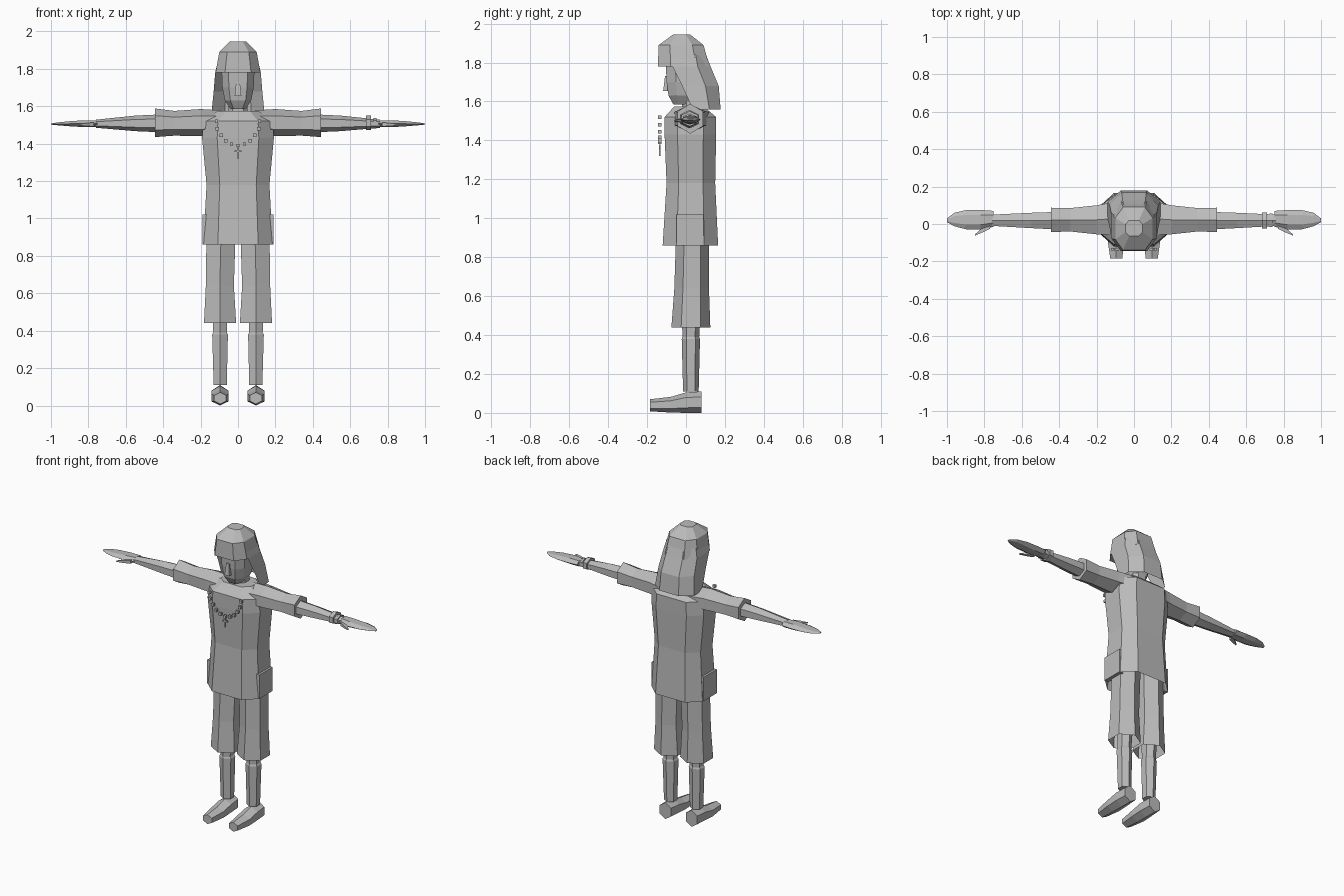
import bpy, bmesh, math

if "Cube" in bpy.data.objects:
    bpy.data.objects.remove(bpy.data.objects["Cube"])

grey = bpy.data.materials.new("plain_grey")
grey.use_nodes = True
grey.diffuse_color = (0.5, 0.5, 0.5, 1)
grey.node_tree.nodes["Principled BSDF"].inputs["Base Color"].default_value = (0.5, 0.5, 0.5, 1)

# Unit cross-sections
HEX = [(math.sin(i * math.pi / 3) / math.sin(math.pi / 3), math.cos(i * math.pi / 3)) for i in range(6)]
FLAT_HEX = [(v, u) for u, v in HEX]
OCT = [(.58, -1), (1, -.5), (1, .5), (.58, 1), (-.58, 1), (-1, .5), (-1, -.5), (-.58, -1)]
SQUARE = [(1, -1), (1, 1), (-1, 1), (-1, -1)]


def finish(name, bm, mirror=False):
    bmesh.ops.recalc_face_normals(bm, faces=bm.faces)
    mesh = bpy.data.meshes.new(name)
    bm.to_mesh(mesh)
    bm.free()
    mesh.materials.append(grey)
    obj = bpy.data.objects.new(name, mesh)
    bpy.context.collection.objects.link(obj)
    if mirror:
        obj.modifiers.new("Mirror", 'MIRROR')
    return obj


def skin(name, rings, closed=True, start=True, end=True, mirror=False):
    """Join rings of points with quads."""
    bm = bmesh.new()
    rows = [[bm.verts.new(p) for p in ring] for ring in rings]
    n = len(rows[0])
    for a, b in zip(rows, rows[1:]):
        for i in range(n if closed else n - 1):
            j = (i + 1) % n
            bm.faces.new((a[i], a[j], b[j], b[i]))
    if closed and start:
        bm.faces.new(rows[0])
    if closed and end:
        bm.faces.new(rows[-1])
    return finish(name, bm, mirror)


def loft(name, shape, axis, sections, **options):
    """Each section: position on axis, low and high u, low and high v."""
    def place(p, u, v):
        return {'x': (p, u, v), 'y': (u, p, v), 'z': (u, v, p)}[axis]
    rings = []
    for p, u0, u1, v0, v1 in sections:
        rings.append([place(p, (u0 + u1) / 2 + s * (u1 - u0) / 2,
                            (v0 + v1) / 2 + t * (v1 - v0) / 2) for s, t in shape])
    return skin(name, rings, **options)


def box(name, x, y, z, sx, sy, sz, mirror=False):
    return loft(name, SQUARE, 'z', [(z + k * sz / 2, x - sx / 2, x + sx / 2, y - sy / 2, y + sy / 2)
                                    for k in (-1, 1)], mirror=mirror)


# Long shirt, open at the hem
loft("shirt_body", OCT, 'z', [
    (.86, -.186, .186, -.12, .165),
    (1.18, -.168, .168, -.10, .15),
    (1.43, -.192, .192, -.11, .155),
    (1.52, -.185, .185, -.11, .155),
    (1.575, -.11, .11, -.06, .09)], start=False)

# Sleeves
loft("sleeves", HEX, 'x', [
    (.09, -.06, .12, 1.45, 1.578),
    (.20, -.055, .10, 1.44, 1.585),
    (.34, -.04, .085, 1.443, 1.575),
    (.445, -.043, .087, 1.435, 1.588)], mirror=True)

# Side pockets on the shirt
loft("side_pockets", SQUARE, 'z', [
    (.862, .16, .191, -.05, .09),
    (1.02, .15, .191, -.05, .09)], mirror=True)

# Arms, hands and thumbs
loft("arms", HEX, 'x', [
    (.40, -.03, .065, 1.46, 1.557),
    (.55, -.022, .06, 1.467, 1.55),
    (.76, -.01, .05, 1.485, 1.528)], mirror=True)
loft("hands", FLAT_HEX, 'x', [
    (.75, -.015, .07, 1.488, 1.525),
    (.82, -.03, .075, 1.488, 1.525),
    (.90, -.028, .074, 1.493, 1.52),
    (.96, -.012, .06, 1.498, 1.514),
    (1.0, .01, .03, 1.502, 1.508)], mirror=True)
loft("thumbs", SQUARE, 'x', [
    (.77, -.025, .01, 1.492, 1.514),
    (.81, -.045, -.02, 1.494, 1.51),
    (.85, -.062, -.055, 1.498, 1.504)], mirror=True)

# Wristband on the left arm
loft("wristband", HEX, 'x', [(p, -.024, .062, 1.472, 1.55) for p in (.685, .712)])
loft("thin_wristband", HEX, 'x', [(p, -.016, .055, 1.48, 1.538) for p in (.725, .74)])

# Shorts, open at the knees
loft("shorts", HEX, 'z', [
    (.44, .01, .182, -.075, .125),
    (.64, .022, .172, -.06, .118),
    (.95, .012, .168, -.05, .118)], start=False, mirror=True)

# Lower legs
loft("legs", HEX, 'z', [
    (.11, .06, .13, -.015, .065),
    (.38, .054, .138, -.022, .072),
    (.39, .06, .132, -.018, .068),
    (.60, .05, .14, -.025, .08)], mirror=True)

# Shoes
loft("shoes", HEX, 'y', [
    (-.185, .063, .127, .008, .07),
    (-.08, .05, .142, .002, .082),
    (0, .05, .142, 0, .105),
    (.08, .055, .137, 0, .11)], mirror=True)

# Neck and face
loft("neck", OCT, 'z', [
    (1.54, -.05, .05, -.02, .075),
    (1.66, -.05, .05, -.02, .075)])
loft("face", OCT, 'z', [
    (1.585, -.04, .04, -.065, .05),
    (1.63, -.07, .07, -.09, .08),
    (1.70, -.084, .084, -.10, .095),
    (1.84, -.09, .09, -.105, .09)])
loft("nose", SQUARE, 'z', [
    (1.655, -.018, .018, -.117, -.08),
    (1.73, -.01, .01, -.108, -.08)])

# Hair: rounded crown with a fringe, then an open-fronted fall down the back
loft("hair_crown", OCT, 'z', [
    (1.78, -.12, .12, -.145, .12),
    (1.89, -.1, .1, -.14, .09),
    (1.945, -.045, .045, -.065, .02)])
fall = []
for z, half, front, side, back in [
        (1.84, .108, -.07, .05, .103),
        (1.78, .122, -.07, .06, .126),
        (1.68, .13, -.02, .10, .168),
        (1.56, .142, .035, .12, .178)]:
    left = [(half, front, z), (half, side, z), (half * .5, back, z)]
    fall.append(left + [(-x, y, w) for x, y, w in reversed(left)])
skin("hair_fall", fall, closed=False)

# Bead necklace with a pendant
for i, (x, z) in enumerate([(.115, 1.52), (.11, 1.48), (.09, 1.445), (.065, 1.415), (.035, 1.398)]):
    box(f"beads_{i + 1}", x, -.135, z, .018, .016, .018, mirror=True)
box("centre_bead", 0, -.135, 1.39, .018, .016, .018)
box("pendant_upright", 0, -.135, 1.35, .009, .009, .06)
box("pendant_bar", 0, -.135, 1.36, .036, .009, .009)
